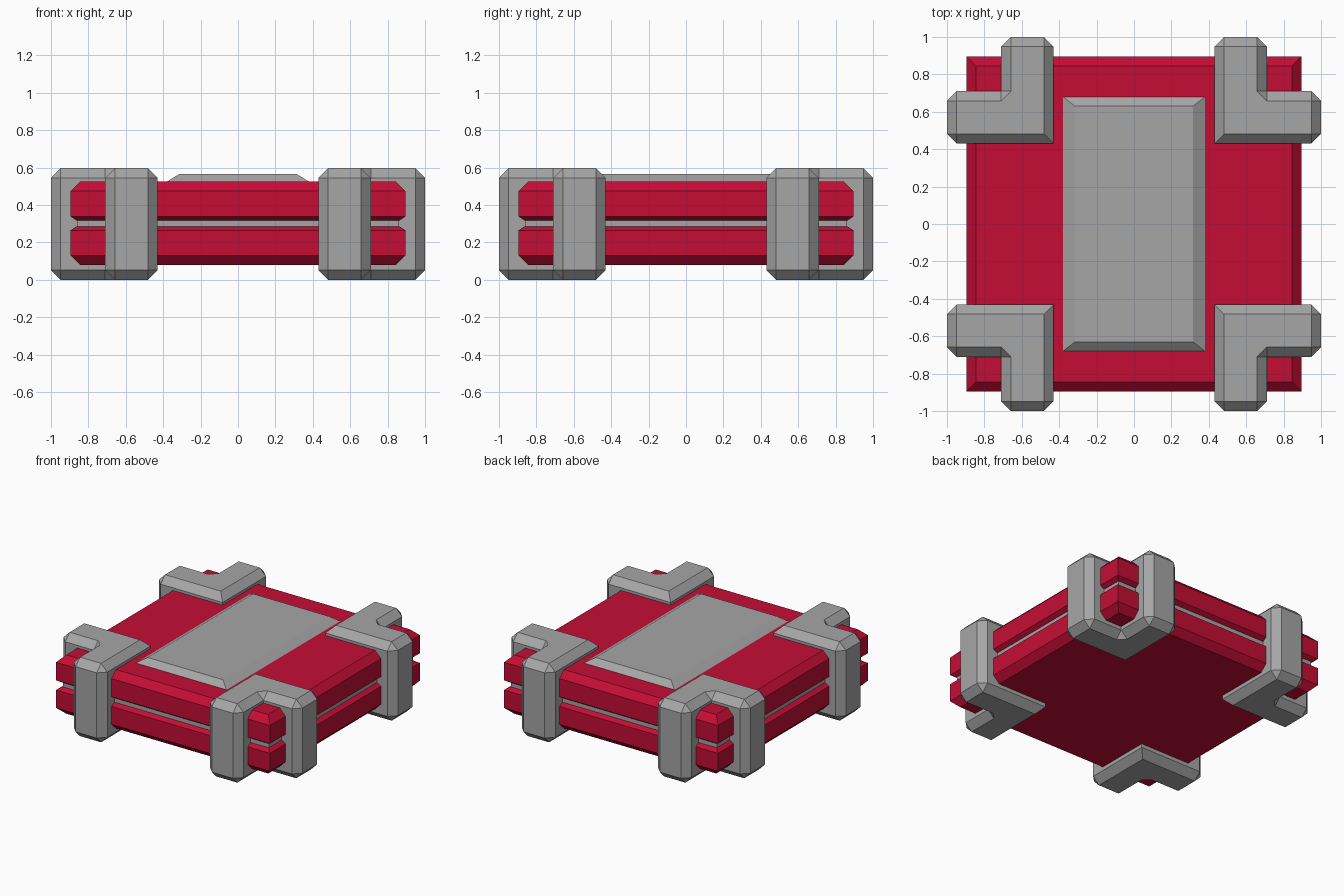
import bpy
import bmesh

cube = bpy.data.objects.get("Cube")
if cube:
    bpy.data.objects.remove(cube, do_unlink=True)


def make_material(name, rgb):
    mat = bpy.data.materials.new(name)
    mat.use_nodes = True
    color = (*rgb, 1)
    mat.diffuse_color = color
    mat.node_tree.nodes["Principled BSDF"].inputs["Base Color"].default_value = color
    return mat


red = make_material("crimson red", (0.56, 0.004, 0.036))
grey = make_material("steel grey", (0.38, 0.38, 0.38))


def loft(name, rings, mat):
    """Join stacked rings of equal point count and cap both ends."""
    bm = bmesh.new()
    loops = [[bm.verts.new(p) for p in ring] for ring in rings]
    count = len(loops[0])
    for low, high in zip(loops, loops[1:]):
        for i in range(count):
            j = (i + 1) % count
            bm.faces.new((low[i], low[j], high[j], high[i]))
    bm.faces.new(loops[0][::-1])
    bm.faces.new(loops[-1])
    bmesh.ops.remove_doubles(bm, verts=bm.verts, dist=0.0005)
    bmesh.ops.recalc_face_normals(bm, faces=bm.faces)
    mesh = bpy.data.meshes.new(name)
    bm.to_mesh(mesh)
    bm.free()
    mesh.materials.append(mat)
    obj = bpy.data.objects.new(name, mesh)
    bpy.context.collection.objects.link(obj)
    return obj


def rect(x, y, z):
    return [(-x, -y, z), (x, -y, z), (x, y, z), (-x, y, z)]


# Two bevelled slabs with a recessed core between them
S = 0.895
loft("lower_slab", [rect(S - d, S - d, z) for d, z in
                    ((0.05, 0.08), (0, 0.13), (0, 0.265), (0.03, 0.285))], red)
loft("upper_slab", [rect(S - d, S - d, z) for d, z in
                    ((0.03, 0.318), (0, 0.338), (0, 0.475), (0.05, 0.525))], red)
loft("middle_core", [rect(0.862, 0.862, z) for z in (0.27, 0.33)], grey)

# Raised plate on top
loft("top_plate", [rect(0.38, 0.68, 0.52), rect(0.38, 0.68, 0.525),
                   rect(0.315, 0.63, 0.565)], grey)

# L-shaped corner clamps: the outline has chamfered arm ends, the cap is inset
A, B, C, H = 0.43, 0.71, 0.052, 0.597
half_outline = [(A, A), (1 - C, A), (1, A + C), (1, B - C), (1 - C, B), (B, B)]
half_cap = [(A + C, A + C), (1 - C, A + C), (1 - C, A + C),
            (1 - C, B - C), (1 - C, B - C), (B, B - C)]


def mirror_diagonal(half):
    """Complete an L outline by reflecting it across x = y."""
    return half + [(y, x) for x, y in reversed(half[1:])]


outline, cap = mirror_diagonal(half_outline), mirror_diagonal(half_cap)
for side, sx in (("left", 1), ("right", -1)):
    for end, sy in (("front", -1), ("back", 1)):
        levels = ((cap, 0), (outline, C), (outline, H - C), (cap, H))
        loft(f"{end}_{side}_clamp",
             [[(x * sx, y * sy, z) for x, y in pts] for pts, z in levels], grey)
